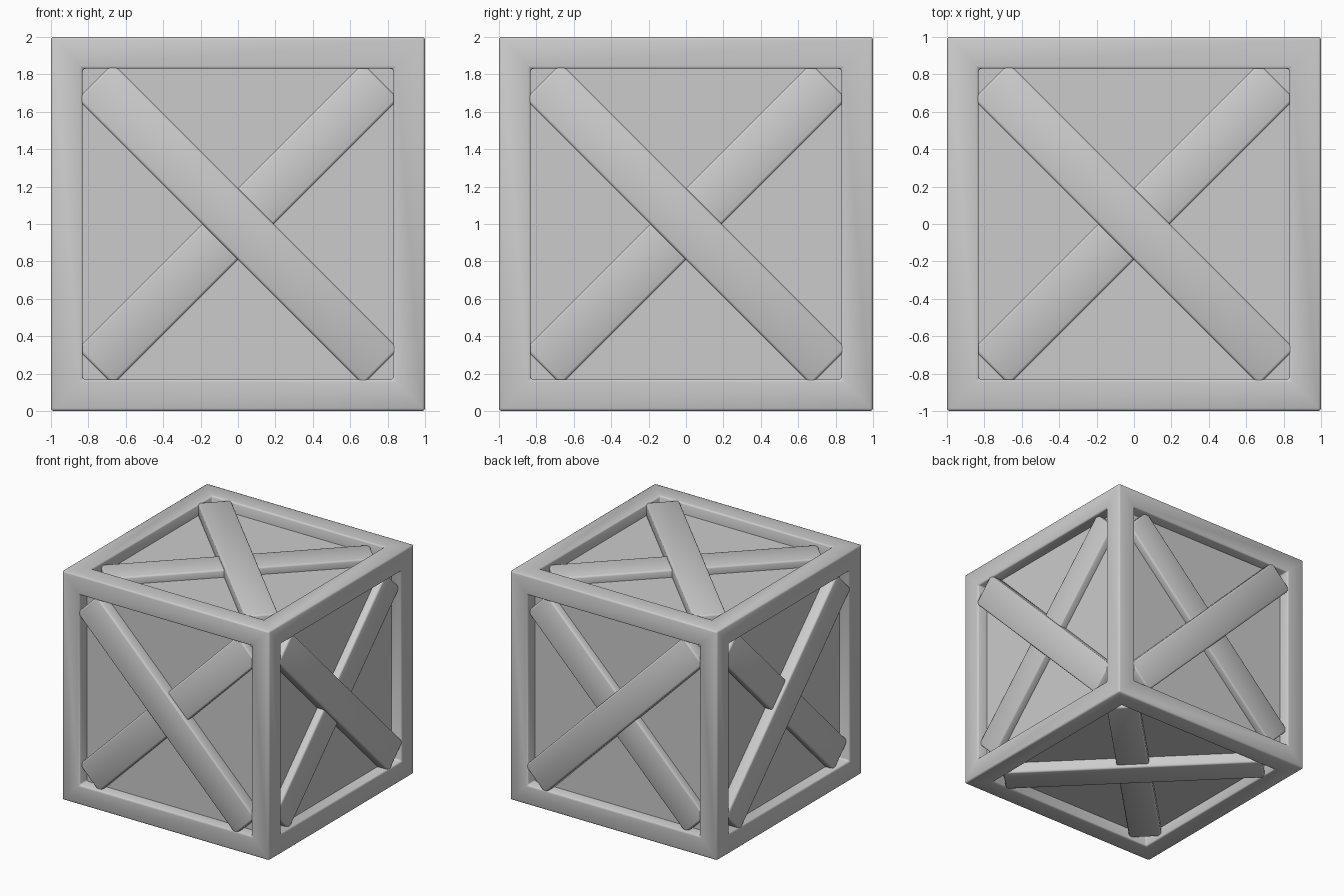
import bpy
import bmesh
from mathutils import Matrix, Vector

if "Cube" in bpy.data.objects:
    bpy.data.objects.remove(bpy.data.objects["Cube"], do_unlink=True)

BORDER = 0.24       # width of the frame beams
PANEL = 0.9         # distance of each panel from the centre
BRACE_WIDTH = 0.27
BRACE_HALF = 1.08   # half the length of a diagonal brace

grey = bpy.data.materials.new("light_grey")
grey.use_nodes = True
colour = (0.6, 0.6, 0.6, 1)
grey.diffuse_color = colour
grey.node_tree.nodes["Principled BSDF"].inputs["Base Color"].default_value = colour


def finish(bm, name, bevel=0.0, smooth=True):
    """Turn a bmesh into an object with bevelled, softly shaded edges."""
    mesh = bpy.data.meshes.new(name)
    for face in bm.faces:
        face.smooth = smooth
    bm.to_mesh(mesh)
    bm.free()
    mesh.materials.append(grey)
    obj = bpy.data.objects.new(name, mesh)
    bpy.context.collection.objects.link(obj)
    obj.location.z = 1
    if bevel:
        mod = obj.modifiers.new("edge_bevel", 'BEVEL')
        mod.width = bevel
        mod.segments = 2
        mod.limit_method = 'ANGLE'
    return obj


# Frame: a cube with an open recess in every side
bm = bmesh.new()
bmesh.ops.create_cube(bm, size=2)
sides = bm.faces[:]
bmesh.ops.inset_individual(bm, faces=sides, thickness=BORDER)
for face in bmesh.ops.extrude_discrete_faces(bm, faces=sides)["faces"]:
    inward = -face.calc_center_median().normalized() * 0.12
    bmesh.ops.translate(bm, vec=inward, verts=face.verts[:])
    bm.faces.remove(face)
finish(bm, "frame", 0.015)

# Panels: an inner box showing through the recesses
bm = bmesh.new()
bmesh.ops.create_cube(bm, size=2 * PANEL)
finish(bm, "panels", smooth=False)


def brace(name, along, normal, top):
    """A diagonal plank whose outer surface lies at the given distance."""
    bottom = PANEL - 0.03
    across = normal.cross(along)
    axes = (along * 2 * BRACE_HALF, across * BRACE_WIDTH, normal * (top - bottom))
    shape = Matrix(axes).transposed().to_4x4()
    shape.translation = normal * (top + bottom) / 2
    bm = bmesh.new()
    bmesh.ops.create_cube(bm, size=1, matrix=shape)
    bmesh.ops.recalc_face_normals(bm, faces=bm.faces)
    finish(bm, name, 0.015)


# Crossed braces, mirrored on opposite sides
X, Y, Z = Vector((1, 0, 0)), Vector((0, 1, 0)), Vector((0, 0, 1))
for name, u, v, normal in (
    ("front", X, Z, -Y), ("back", X, Z, Y),
    ("left", Y, Z, X), ("right", Y, Z, -X),
    ("top", X, Y, Z), ("bottom", X, Y, -Z),
):
    brace(name + "_outer_brace", (u - v).normalized(), normal, 0.995)
    brace(name + "_inner_brace", (u + v).normalized(), normal, 0.965)
